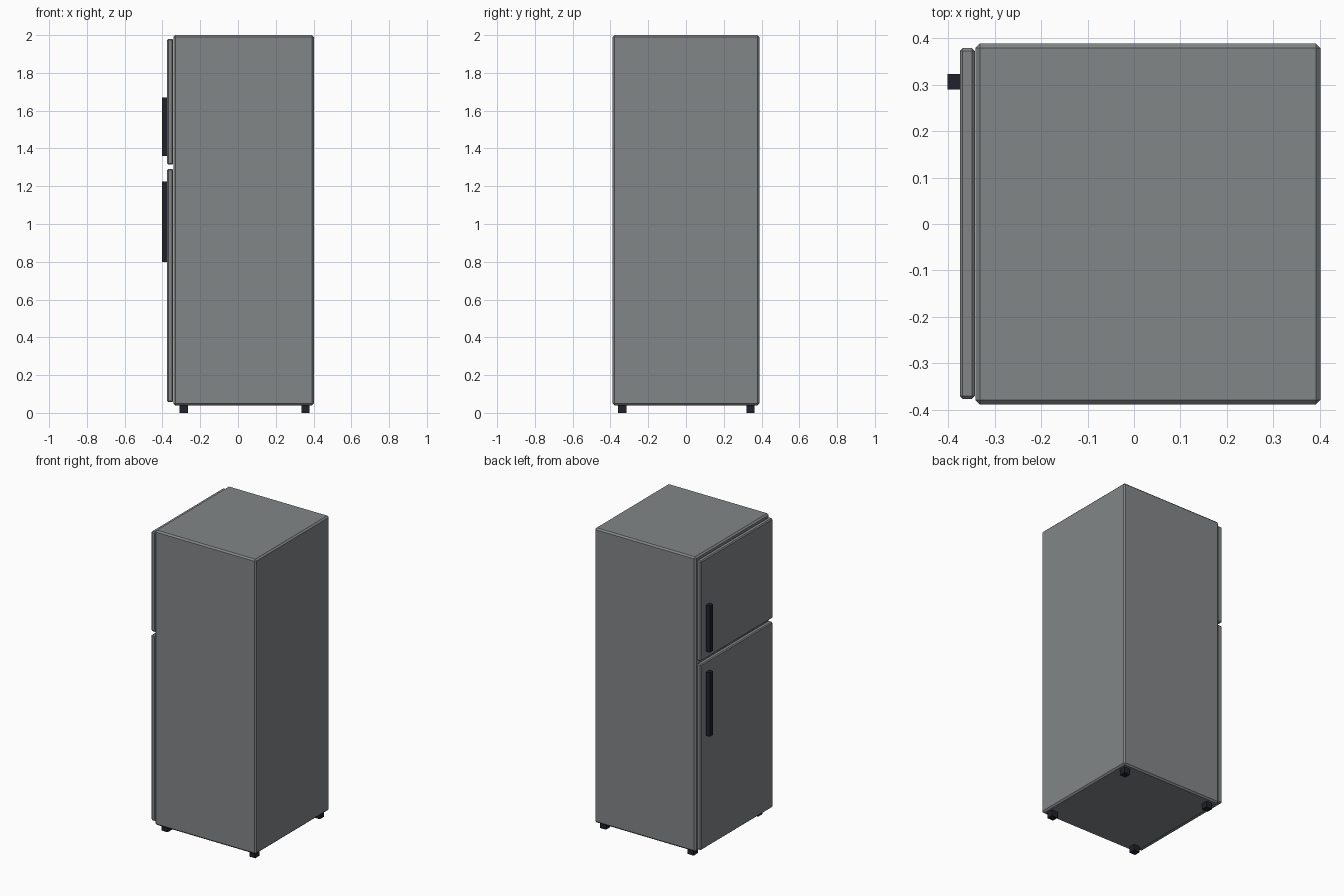
import bpy
import bmesh
from mathutils import Vector

default = bpy.data.objects.get("Cube")
if default:
    bpy.data.objects.remove(default, do_unlink=True)


def make_material(name, color):
    mat = bpy.data.materials.new(name)
    mat.use_nodes = True
    mat.diffuse_color = color
    mat.node_tree.nodes["Principled BSDF"].inputs["Base Color"].default_value = color
    return mat


steel = make_material("steel grey", (0.225, 0.239, 0.245, 1))
black = make_material("black plastic", (0.015, 0.015, 0.024, 1))


def box(name, low, high, mat, chamfer=0):
    """Box between two corners, with an optional flat chamfer."""
    low, high = Vector(low), Vector(high)
    bm = bmesh.new()
    bmesh.ops.create_cube(bm, size=1)
    bmesh.ops.scale(bm, vec=high - low, verts=bm.verts)
    if chamfer:
        bmesh.ops.bevel(bm, geom=bm.edges[:], offset=chamfer, segments=1,
                        affect='EDGES')
    mesh = bpy.data.meshes.new(name)
    bm.to_mesh(mesh)
    bm.free()
    mesh.materials.append(mat)
    obj = bpy.data.objects.new(name, mesh)
    obj.location = (low + high) / 2
    bpy.context.collection.objects.link(obj)
    return obj


# Cabinet
box("cabinet", (-0.342, -0.389, 0.04), (0.402, 0.389, 2.0), steel, 0.01)

# Doors, with a handle near the opening edge of each
for name, door_z, handle_z in (("freezer", (1.315, 1.98), (1.36, 1.67)),
                               ("fridge", (0.057, 1.292), (0.80, 1.225))):
    box(name + "_door", (-0.375, -0.377, door_z[0]),
        (-0.343, 0.379, door_z[1]), steel, 0.006)
    box(name + "_handle", (-0.402, 0.29, handle_z[0]),
        (-0.374, 0.323, handle_z[1]), black)

# Feet
for x_name, x in (("door", -0.288), ("rear", 0.357)):
    for y_name, y in (("front", -0.338), ("back", 0.341)):
        box(f"{x_name}_{y_name}_foot", (x - 0.022, y - 0.022, 0),
            (x + 0.022, y + 0.022, 0.045), black)
